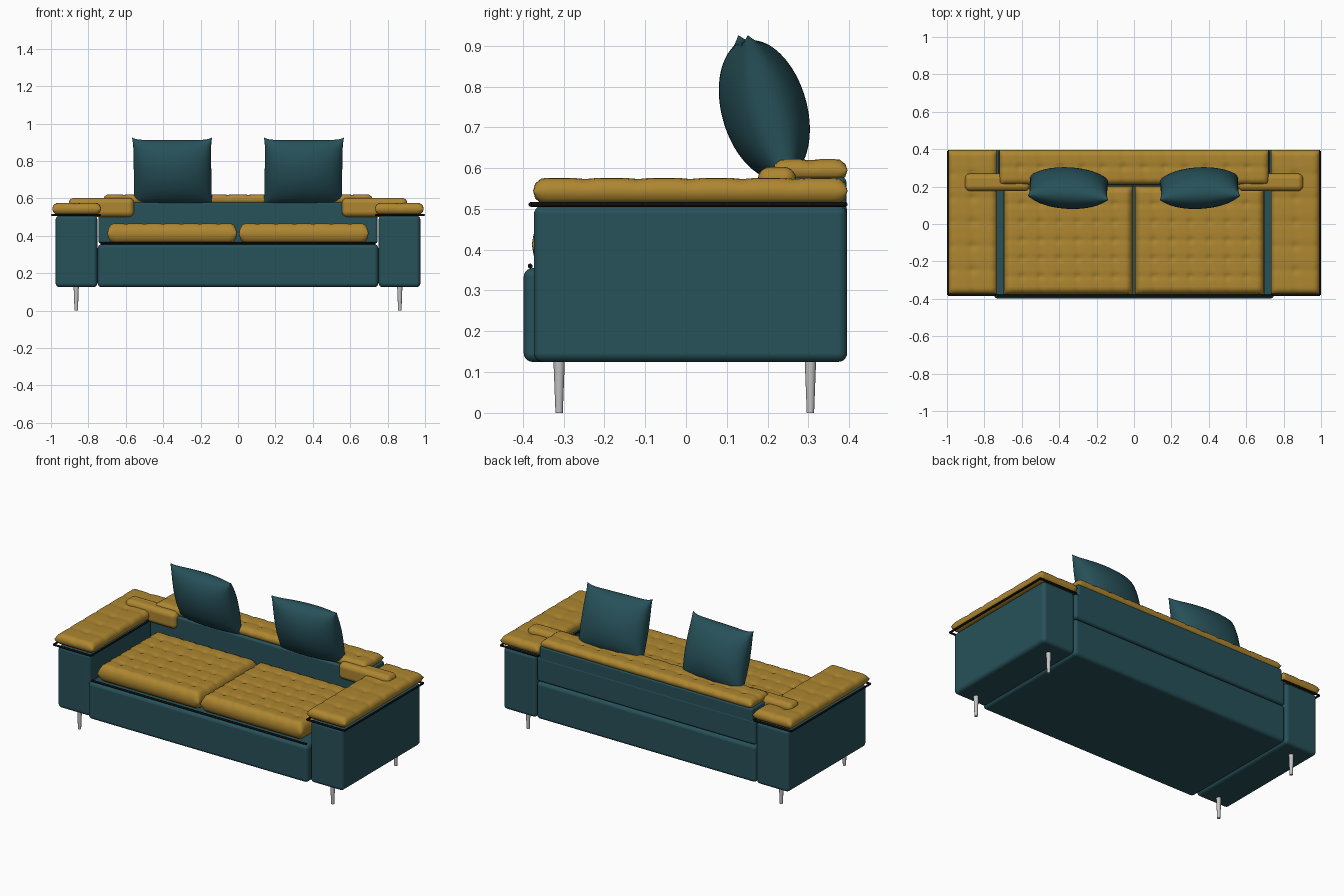
import bpy, bmesh, math
from mathutils import Vector

if "Cube" in bpy.data.objects:
    bpy.data.objects.remove(bpy.data.objects["Cube"])


def material(name, rgb, rough=0.7):
    m = bpy.data.materials.new(name)
    m.use_nodes = True
    m.diffuse_color = (*rgb, 1)
    node = m.node_tree.nodes["Principled BSDF"]
    node.inputs["Base Color"].default_value = (*rgb, 1)
    node.inputs["Roughness"].default_value = rough
    return m


TEAL = material("teal fabric", (0.02, 0.082, 0.1))
MUSTARD = material("mustard fabric", (0.42, 0.24, 0.03))
BLACK = material("black metal", (0.004, 0.004, 0.004))
STEEL = material("brushed steel", (0.55, 0.55, 0.55))


def finish(name, bm, mat):
    bmesh.ops.recalc_face_normals(bm, faces=bm.faces)
    me = bpy.data.meshes.new(name)
    bm.to_mesh(me)
    bm.free()
    me.materials.append(mat)
    for p in me.polygons:
        p.use_smooth = True
    ob = bpy.data.objects.new(name, me)
    bpy.context.collection.objects.link(ob)
    return ob


def box(name, lo, hi, mat, round_by):
    """Upholstered block between two corners with rounded edges."""
    lo, hi = Vector(lo), Vector(hi)
    bm = bmesh.new()
    bmesh.ops.create_cube(bm, size=1)
    for v in bm.verts:
        v.co = Vector(h if c > 0 else l for c, l, h in zip(v.co, lo, hi))
    ob = finish(name, bm, mat)
    bevel = ob.modifiers.new("rounding", "BEVEL")
    bevel.width = round_by
    bevel.segments = 5
    bevel.harden_normals = True
    return ob


def rod(name, a, b, r1, r2, mat, sides=12):
    """Straight, optionally tapered bar from a to b."""
    a, b = Vector(a), Vector(b)
    bm = bmesh.new()
    bmesh.ops.create_cone(bm, cap_ends=True, segments=sides, radius1=r1,
                          radius2=r2, depth=(b - a).length)
    ob = finish(name, bm, mat)
    ob.location = (a + b) / 2
    ob.rotation_euler = (b - a).to_track_quat("Z", "Y").to_euler()
    for p in ob.data.polygons:
        p.use_smooth = len(p.vertices) == 4
    return ob


def tufted(name, lo, hi, buttons, depth, r):
    """Cushion with rounded rim and a grid of button dimples on top."""
    size = Vector(hi) - Vector(lo)
    mid, half = (lo[2] + hi[2]) / 2, size.z / 2
    counts = [max(12, round(s / 0.011)) for s in size.xy]

    def rim(t, length):
        # Even spacing turned into circular spacing close to the rim
        d = min(t, length - t)
        if d >= r:
            return t, 1.0
        ang = d / r * math.pi / 2
        e = r * (1 - math.cos(ang))
        return (e if t < length / 2 else length - e), math.sin(ang)

    bm = bmesh.new()
    for side in (1, -1):
        made = bmesh.ops.create_grid(bm, x_segments=counts[0],
                                     y_segments=counts[1], size=0.5)
        for v in made["verts"]:
            x, fx = rim((v.co.x + 0.5) * size.x, size.x)
            y, fy = rim((v.co.y + 0.5) * size.y, size.y)
            cx = math.cos(math.pi * (x / size.x * buttons[0] - 0.5)) ** 2
            cy = math.cos(math.pi * (y / size.y * buttons[1] - 0.5)) ** 2
            px, py = (1 - cx) ** 4, (1 - cy) ** 4
            dip = depth * (0.75 * px * py + 0.25 * max(px, py)) if side > 0 else 0
            z = mid + side * (half - dip) * fx * fy
            v.co = (lo[0] + x, lo[1] + y, z)
    bmesh.ops.remove_doubles(bm, verts=bm.verts, dist=0.00005)
    return finish(name, bm, MUSTARD)


def pillow(name, s):
    """Plump throw pillow with pinched corner ears, leaning to the front."""
    w, h, t = 0.215, 0.19, 0.104
    bm = bmesh.new()
    for side in (1, -1):
        made = bmesh.ops.create_grid(bm, x_segments=40, y_segments=40, size=1)
        for v in made["verts"]:
            u = math.sin(v.co.x * math.pi / 2)
            k = math.sin(v.co.y * math.pi / 2)
            thick = t * (max(0, 1 - u * u) ** 0.42) * (max(0, 1 - k * k) ** 0.5)
            x = w * u * (1 - 0.035 * (1 - k ** 6))
            z = h * k * (1 - 0.08 * (1 - abs(u) ** 9))
            v.co = (x, side * thick, z)
    bmesh.ops.remove_doubles(bm, verts=bm.verts, dist=0.0001)
    ob = finish(name, bm, TEAL)
    ob.location = (s * 0.35, 0.192, 0.743)
    ob.rotation_euler = (math.radians(16), 0, s * math.radians(3))


# Central body: base and stacked back panels
box("base", (-0.75, -0.398, 0.125), (0.75, 0.395, 0.355), TEAL, 0.022)
box("back_panel", (-0.747, 0.2, 0.358), (0.747, 0.395, 0.512), TEAL, 0.016)
box("back_panel_top", (-0.727, 0.2, 0.48), (0.727, 0.393, 0.578), TEAL, 0.012)
tufted("back_cushion", (-0.72, 0.212, 0.568), (0.72, 0.396, 0.622), (13, 2), 0.012, 0.026)
rod("seat_front_bar", (-0.735, -0.382, 0.36), (0.735, -0.382, 0.36), 0.006, 0.006, BLACK)

for s, side in ((-1, "right"), (1, "left")):
    def span(a, b, y0, y1, z0, z1):
        xs = sorted((s * a, s * b))
        return (xs[0], y0, z0), (xs[1], y1, z1)

    # Arm block with its cushion
    box(side + "_arm", *span(0.752, 0.975, -0.373, 0.395, 0.125, 0.508), TEAL, 0.022)
    tufted(side + "_arm_cushion", *span(0.732, 0.993, -0.375, 0.396, 0.513, 0.576),
           (2, 6), 0.01, 0.026)

    # Thin metal frame below the arm cushion
    corners = [(s * x, y, 0.511) for x, y in
               ((0.738, -0.38), (0.994, -0.38), (0.994, 0.39), (0.738, 0.39))]
    for i in range(4):
        rod(f"{side}_arm_frame_{i + 1}", corners[i], corners[(i + 1) % 4],
            0.006, 0.006, BLACK)

    # Seat cushion, corner bolster and pillow
    tufted(side + "_seat_cushion", *span(0.006, 0.698, -0.378, 0.205, 0.36, 0.466),
           (7, 6), 0.011, 0.034)
    box(side + "_bolster", *span(0.555, 0.905, 0.176, 0.27, 0.5, 0.603), MUSTARD, 0.03)
    pillow(side + "_pillow", s)

    # Tapered legs
    for y, end in ((-0.311, "front"), (0.305, "back")):
        rod(f"{side}_{end}_leg", (s * 0.865, y, 0), (s * 0.865, y, 0.13),
            0.009, 0.014, STEEL, 20)
